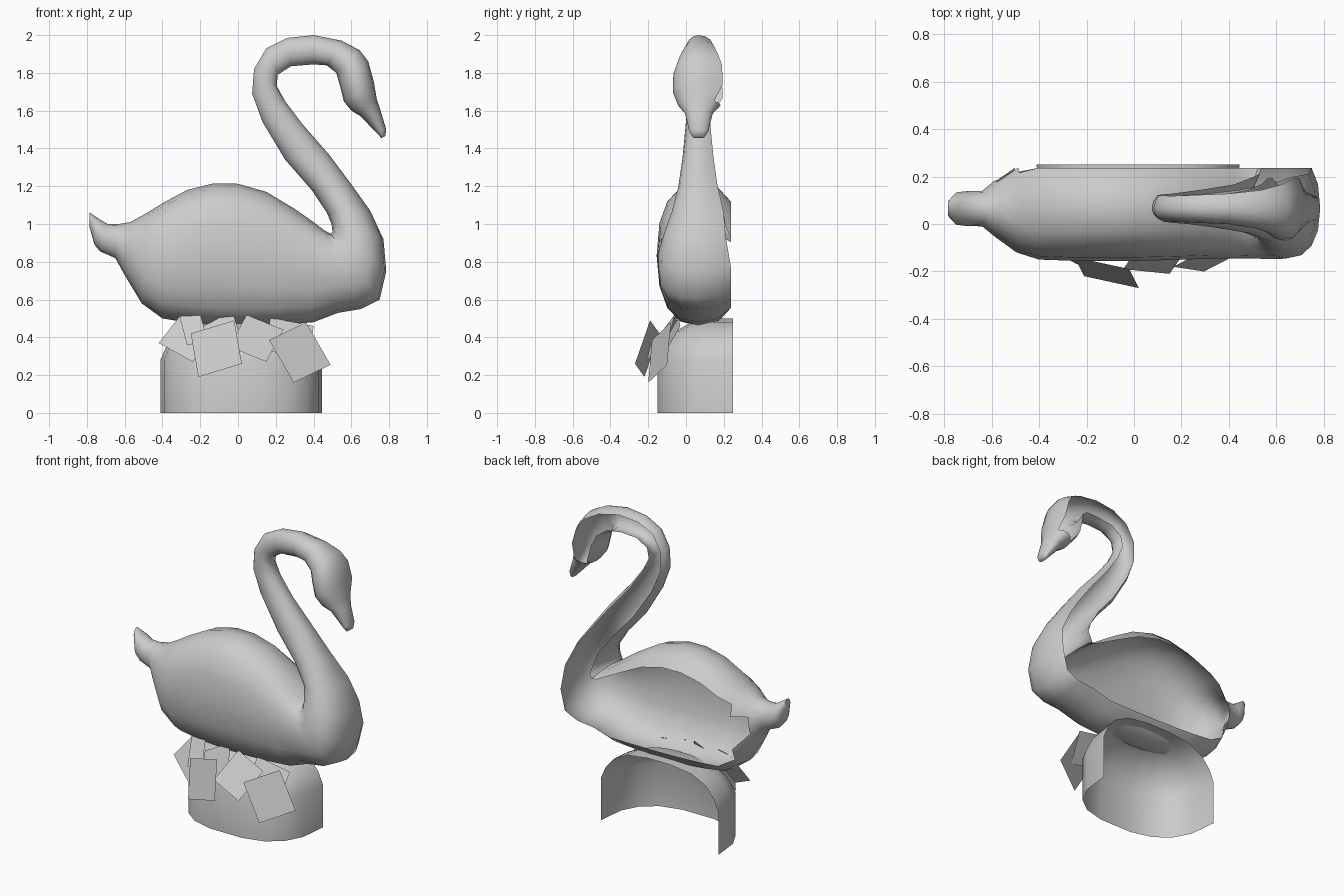
import bpy, math
from mathutils import Vector

CY = 0.065      # y of the swan's centre plane
SIDES = 16


def make(name, verts, faces, angle=60):
    mesh = bpy.data.meshes.new(name)
    mesh.from_pydata([tuple(v) for v in verts], [], faces)
    mesh.update()
    ob = bpy.data.objects.new(name, mesh)
    bpy.context.collection.objects.link(ob)
    bpy.ops.object.select_all(action='DESELECT')
    ob.select_set(True)
    bpy.context.view_layer.objects.active = ob
    bpy.ops.object.shade_smooth_by_angle(angle=math.radians(angle))
    return ob


def spow(v, p):
    return math.copysign(abs(v) ** p, v)


# Side outline as pairs: top x, top z, bottom x, bottom z, half width
body = [
    (-.785, 1.06, -.785, .98, .03),
    (-.74, 1.03, -.76, .89, .068),
    (-.69, 1.00, -.73, .855, .073),
    (-.63, 1.00, -.65, .82, .075),
    (-.57, 1.01, -.60, .73, .12),
    (-.48, 1.06, -.51, .58, .185),
    (-.40, 1.11, -.40, .50, .215),
    (-.27, 1.18, -.25, .475, .22),
    (-.13, 1.215, -.10, .463, .22),
    (0, 1.213, .05, .46, .22),
    (.15, 1.17, .22, .465, .216),
    (.30, 1.08, .40, .48, .21),
    (.40, 1.01, .53, .53, .21),
    (.46, .965, .65, .55, .212),
    (.49, .95, .75, .60, .212),
    (.50, .96, .785, .75, .21),
    (.495, 1.0, .77, .92, .178),
    (.47, 1.06, .70, 1.07, .14),
]
neck = [
    (.39, 1.18, .60, 1.21, .106),
    (.25, 1.34, .48, 1.37, .083),
    (.13, 1.54, .34, 1.53, .066),
    (.075, 1.69, .25, 1.65, .06),
    (.085, 1.82, .205, 1.73, .058),
    (.15, 1.93, .21, 1.79, .056),
    (.26, 1.985, .28, 1.835, .06),
    (.40, 2.00, .40, 1.845, .066),
    (.55, 1.97, .47, 1.84, .082),
    (.645, 1.92, .52, 1.80, .108),
    (.69, 1.86, .54, 1.73, .132),
    (.72, 1.75, .56, 1.65, .135),
    (.735, 1.66, .60, 1.60, .108),
    (.755, 1.60, .65, 1.57, .07),
    (.785, 1.50, .735, 1.48, .048),
    (.78, 1.465, .76, 1.455, .03),
]

# Swan: one loft from tail to beak, left open along its back side
rings = body + neck
n = len(rings)
verts, faces = [], []
for i, (tx, tz, bx, bz, w) in enumerate(rings):
    p = .85 if 4 < i < 17 else 1.0
    # the open back rim is drawn out to nearly the full width
    flare = 1.35 if 16 < i < n - 4 else (1.1 if i > 4 else 1.0)
    for j in range(SIDES):
        a = math.tau * j / SIDES
        s, c = spow(math.sin(a), p), spow(math.cos(a), p)
        y = w * c * (flare if c > .01 else 1)
        if 4 < i < 17:
            y = min(y, .172)
        verts.append(((tx + bx) / 2 + (tx - bx) / 2 * s, CY + y,
                      (tz + bz) / 2 + (tz - bz) / 2 * s))
for i in range(n - 1):
    gap = 0 if i < 4 or i > n - 5 else (1 if i == 4 else 2)
    for j in range(gap, SIDES - gap):
        k = (j + 1) % SIDES
        faces.append((i * SIDES + j, i * SIDES + k,
                      (i + 1) * SIDES + k, (i + 1) * SIDES + j))
faces.append(tuple(range(SIDES))[::-1])
faces.append(tuple(range((n - 1) * SIDES, n * SIDES)))
make("swan_shell", verts, faces)

# Base: half-round wall with a domed top, open at the back
SEG = 9
verts, faces = [], []
levels = [(0, 1), (.28, 1), (.36, .92), (.43, .78), (.48, .55), (.5, .2)]
for z, s in levels:
    for j in range(SEG + 1):
        a = math.pi * j / SEG
        verts.append((.017 + .428 * s * spow(math.cos(a), .75),
                      .25 - .405 * s * abs(math.sin(a)) ** .75, z))
row = SEG + 1
for i in range(len(levels) - 1):
    for j in range(SEG):
        faces.append((i * row + j + 1, i * row + j,
                      (i + 1) * row + j, (i + 1) * row + j + 1))
faces.append(tuple(range((len(levels) - 1) * row, len(levels) * row))[::-1])
make("base_mound", verts, faces)

# Leaf cards leaning on the base: one corner and its two neighbours
cards = [
    ((-.25, -.14, .42), (-.02, -.19, .49), (-.21, -.22, .19)),
    ((.165, -.18, .385), (.36, -.08, .48), (.295, -.20, .16)),
    ((-.42, -.07, .37), (-.31, -.03, .51), (-.24, -.17, .27)),
    ((.045, -.06, .52), (.24, -.08, .44), (-.045, -.19, .35)),
    ((-.03, -.04, .54), (-.20, -.06, .45), (.02, -.13, .38)),
    ((.17, -.04, .505), (.40, -.03, .46), (.15, -.14, .33)),
    ((-.31, -.04, .51), (-.20, -.05, .525), (-.27, -.14, .36)),
]
for i, card in enumerate(cards):
    p, a, b = (Vector(v) for v in card)
    make(f"leaf_card_{i + 1}", [p, a, a + b - p, b], [(0, 1, 2, 3)])
